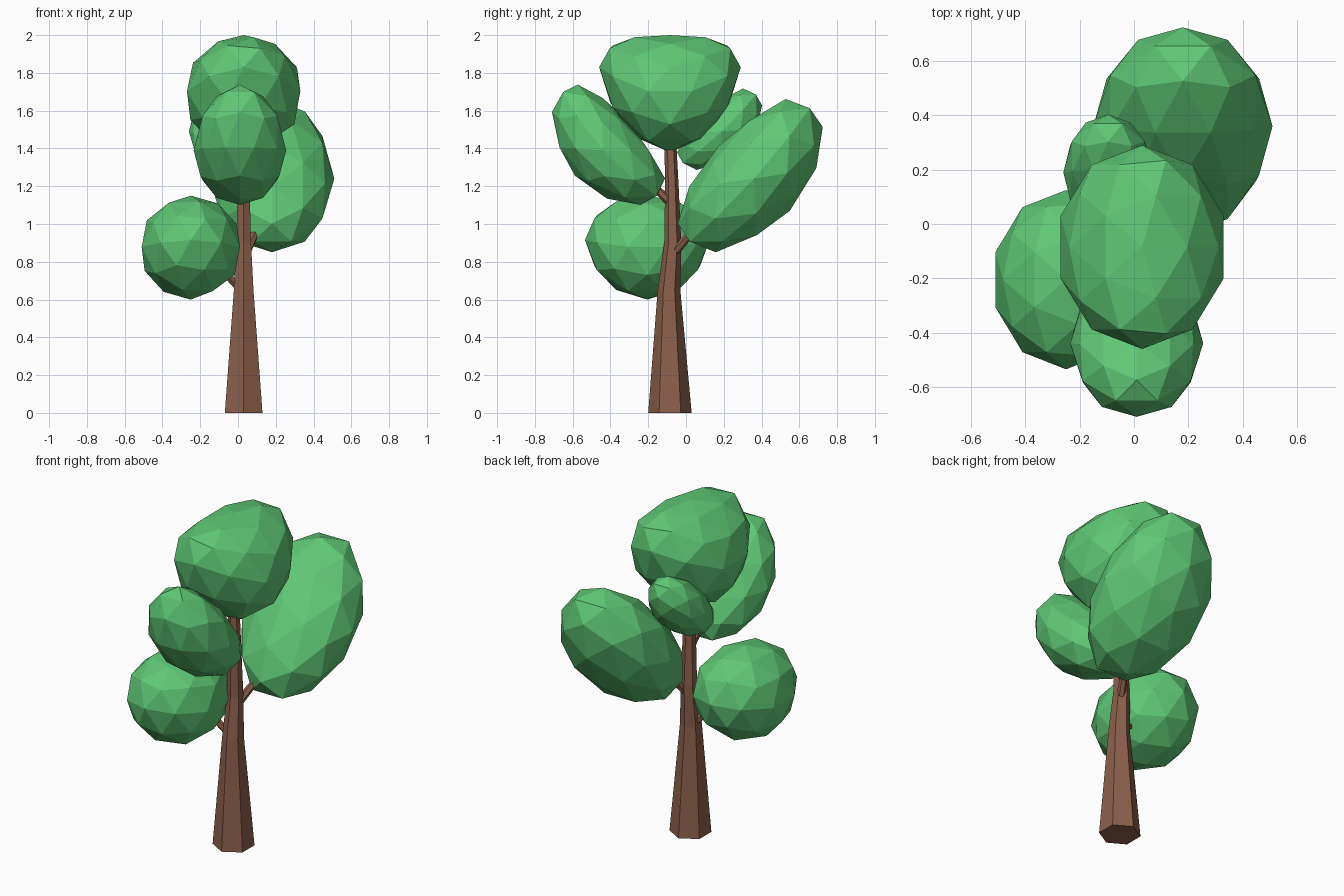
import bpy
import bmesh
from math import radians, cos, sin, pi
from mathutils import Vector, Matrix

cube = bpy.data.objects.get("Cube")
if cube:
    bpy.data.objects.remove(cube, do_unlink=True)


def make_material(name, rgb):
    mat = bpy.data.materials.new(name)
    mat.use_nodes = True
    mat.diffuse_color = (*rgb, 1)
    mat.node_tree.nodes["Principled BSDF"].inputs["Base Color"].default_value = (*rgb, 1)
    return mat


leaf_green = make_material("leaf green", (0.115, 0.58, 0.178))
bark_brown = make_material("bark brown", (0.26, 0.116, 0.07))


def finish(name, bm, mat):
    bmesh.ops.recalc_face_normals(bm, faces=bm.faces)
    mesh = bpy.data.meshes.new(name)
    bm.to_mesh(mesh)
    bm.free()
    mesh.materials.append(mat)
    obj = bpy.data.objects.new(name, mesh)
    bpy.context.scene.collection.objects.link(obj)
    return obj


def tapered_tube(name, path, sides=6):
    """Closed faceted tube through (centre, radius) rings."""
    bm = bmesh.new()
    axis = Vector(path[-1][0]) - Vector(path[0][0])
    turn = Vector((0, 0, 1)).rotation_difference(axis)
    rings = []
    for centre, radius in path:
        ring = []
        for i in range(sides):
            a = pi / 2 + 2 * pi * i / sides
            offset = turn @ Vector((cos(a), sin(a), 0)) * radius
            ring.append(bm.verts.new(Vector(centre) + offset))
        rings.append(ring)
    for low, high in zip(rings, rings[1:]):
        for i in range(sides):
            j = (i + 1) % sides
            bm.faces.new((low[i], low[j], high[j], high[i]))
    bm.faces.new(rings[0])
    bm.faces.new(rings[-1])
    return finish(name, bm, bark_brown)


def foliage(name, centre, radii, tilt, bend, spin=0):
    """Faceted ellipsoid whose long ends curl along its own z, tilted about x."""
    bm = bmesh.new()
    bmesh.ops.create_icosphere(bm, subdivisions=2, radius=1)
    bm.transform(Matrix.Rotation(radians(spin), 4, "Z"))
    reach = [max(abs(v.co[k]) for v in bm.verts) for k in range(3)]
    for v in bm.verts:
        x, y, z = (v.co[k] / reach[k] for k in range(3))
        v.co = (x * radii[0], y * radii[1], z * radii[2] + bend * y * y)
    bm.transform(Matrix.Translation(centre) @ Matrix.Rotation(radians(tilt), 4, "X"))
    return finish(name, bm, leaf_green)


# Trunk, slightly crooked above the first fork
tapered_tube("trunk", [
    ((0.03, -0.085, 0), 0.115),
    ((0.03, -0.09, 0.65), 0.06),
    ((0.03, -0.07, 0.9), 0.045),
    ((0.03, -0.075, 1.2), 0.036),
    ((0.03, -0.085, 1.5), 0.03),
])

# Branches reaching into the foliage
for name, start, end in [
    ("back_branch", (0.04, -0.07, 0.84), (0.14, 0.12, 1.06)),
    ("front_branch", (0.03, -0.07, 1.1), (0.02, -0.25, 1.28)),
    ("low_branch", (0.02, -0.085, 0.65), (-0.12, -0.13, 0.79)),
]:
    tapered_tube(name, [(start, 0.025), (end, 0.016)])

# Foliage masses
foliage("top_foliage", (0.03, -0.085, 1.69), (0.30, 0.375, 0.31), 0, 0.14)
foliage("front_foliage", (0.01, -0.44, 1.39), (0.245, 0.37, 0.2), -48, 0.05, -90)
foliage("back_foliage", (0.18, 0.36, 1.24), (0.33, 0.475, 0.255), 48, 0.03, -90)
foliage("low_foliage", (-0.25, -0.205, 0.875), (0.26, 0.33, 0.275), 0, 0.04)
foliage("small_foliage", (-0.095, 0.19, 1.49), (0.165, 0.265, 0.14), 43, 0.02, -90)
